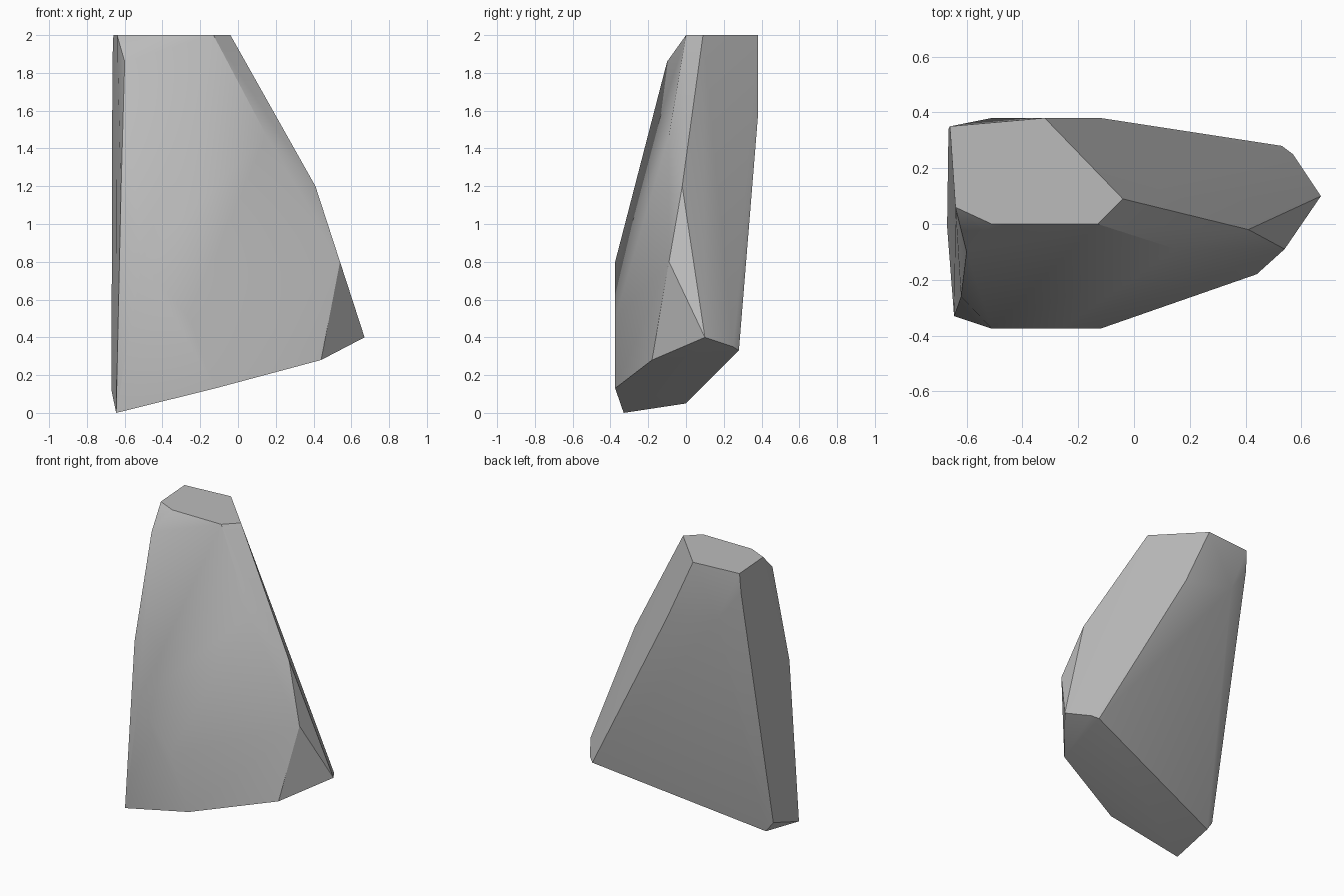
import bpy, bmesh, math

cube = bpy.data.objects.get("Cube")
if cube:
    bpy.data.objects.remove(cube, do_unlink=True)

# Plain grey stone
stone = bpy.data.materials.new("grey stone")
stone.use_nodes = True
grey = (0.5, 0.5, 0.5, 1)
stone.diffuse_color = grey
stone.node_tree.nodes["Principled BSDF"].inputs["Base Color"].default_value = grey

# Corners of the chiselled block, grouped by region
flat_top = [(-.66, .35, 2), (-.32, .38, 2), (-.04, .09, 2),
            (-.13, 0, 2), (-.51, 0, 2), (-.64, .06, 2)]
front_bulge = [(-.60, -.10, 1.86), (-.62, -.26, 1.15), (-.51, -.375, .8),
               (-.26, -.375, .5), (.15, -.09, 1.47)]
right_edge = [(.41, -.02, 1.2), (.54, -.09, .8), (.67, .10, .4),
              (.57, .25, .35), (.53, .28, .33)]
back_bulge = [(-.12, .38, 1.56), (-.51, .38, 1.65), (-.665, .34, 1.86)]
sloped_base = [(-.645, -.33, 0), (-.12, -.375, .13), (.44, -.18, .28),
               (-.62, 0, .05), (-.67, -.01, .12)]

# Wrap the corners in a closed convex shell
bm = bmesh.new()
for corner in flat_top + front_bulge + right_edge + back_bulge + sloped_base:
    bm.verts.new(corner)
hull = bmesh.ops.convex_hull(bm, input=bm.verts)
loose = [v for v in bm.verts if not v.link_faces]
bmesh.ops.delete(bm, geom=loose, context='VERTS')
bmesh.ops.dissolve_limit(bm, angle_limit=math.radians(1.5),
                         verts=bm.verts, edges=bm.edges)
bmesh.ops.recalc_face_normals(bm, faces=bm.faces)
mesh = bpy.data.meshes.new("rock")
bm.to_mesh(mesh)
bm.free()
mesh.materials.append(stone)
rock = bpy.data.objects.new("rock", mesh)
bpy.context.collection.objects.link(rock)

# Soft faces with crisp chiselled edges
bpy.context.view_layer.objects.active = rock
rock.select_set(True)
bpy.ops.object.shade_smooth_by_angle(angle=math.radians(30))
